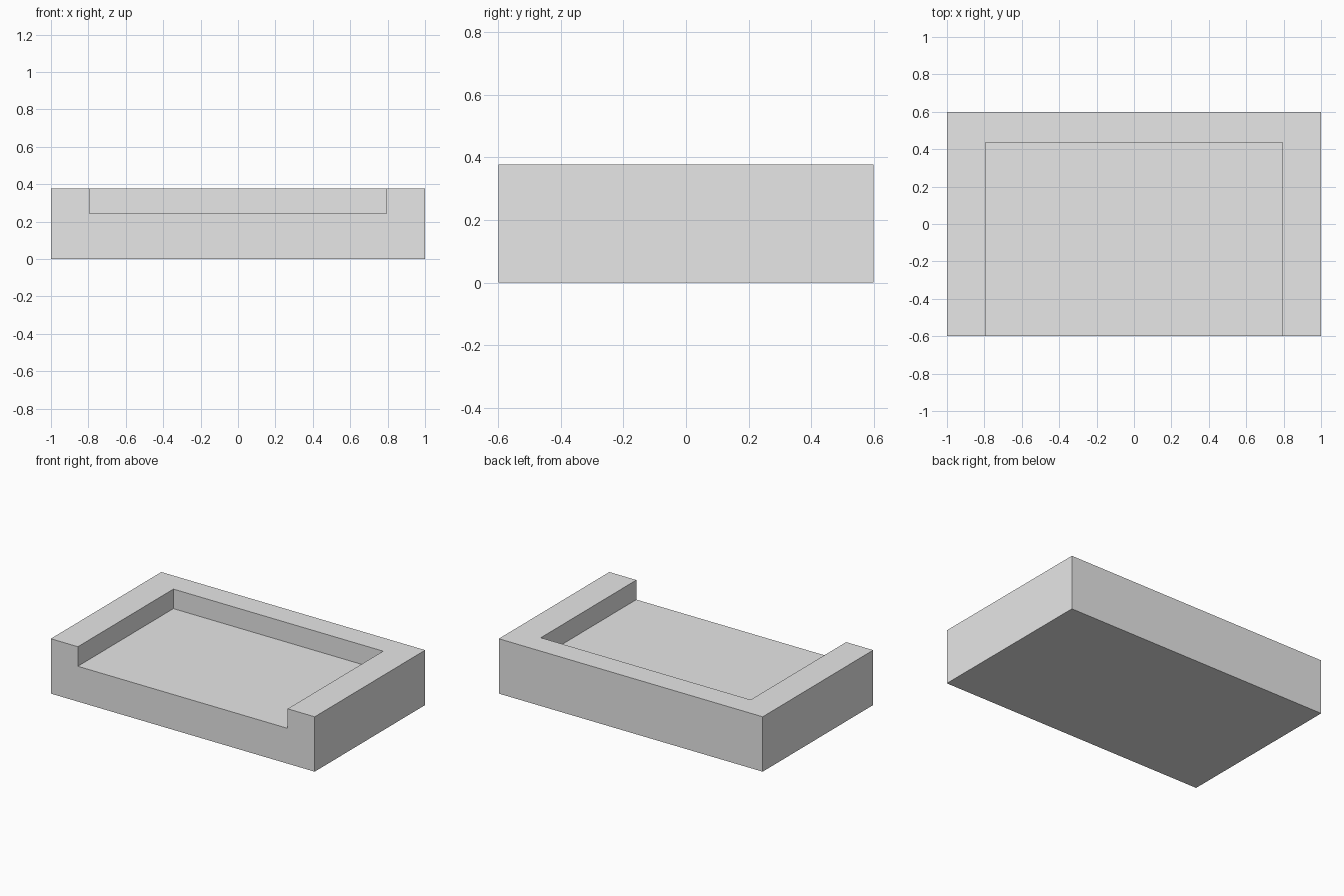
import bpy
from mathutils import Vector

# Remove the default object
default = bpy.data.objects.get("Cube")
if default:
    bpy.data.objects.remove(default, do_unlink=True)

# Overall size of the tray and of its open-fronted recess
HALF_WIDTH, HALF_DEPTH, HEIGHT = 1.0, 0.598, 0.376
RECESS_HALF_WIDTH, RECESS_BACK, FLOOR = 0.795, 0.436, 0.242
OVERSHOOT = 0.1


def make_box(name, low, high):
    """Box between two opposite corners."""
    low, high = Vector(low), Vector(high)
    bpy.ops.mesh.primitive_cube_add(size=1, location=(low + high) / 2)
    box = bpy.context.object
    box.name = box.data.name = name
    box.scale = high - low
    bpy.ops.object.transform_apply(location=False, rotation=False, scale=True)
    return box


# Plain grey material
grey = bpy.data.materials.new("light_grey")
grey.use_nodes = True
colour = (0.8, 0.8, 0.8, 1)
grey.diffuse_color = colour
grey.node_tree.nodes["Principled BSDF"].inputs["Base Color"].default_value = colour

# Solid block
tray = make_box("tray", (-HALF_WIDTH, -HALF_DEPTH, 0),
                (HALF_WIDTH, HALF_DEPTH, HEIGHT))
tray.data.materials.append(grey)

# Recess open to the top and the front
cutter = make_box("recess_cutter",
                  (-RECESS_HALF_WIDTH, -HALF_DEPTH - OVERSHOOT, FLOOR),
                  (RECESS_HALF_WIDTH, RECESS_BACK, HEIGHT + OVERSHOOT))
cutter.data.materials.append(grey)
cutter.hide_render = True

cut = tray.modifiers.new("recess", 'BOOLEAN')
cut.operation = 'DIFFERENCE'
cut.solver = 'EXACT'
cut.object = cutter
bpy.ops.object.select_all(action='DESELECT')
bpy.context.view_layer.objects.active = tray
tray.select_set(True)
bpy.ops.object.modifier_apply(modifier=cut.name)
bpy.data.objects.remove(cutter, do_unlink=True)
bpy.ops.object.shade_flat()
